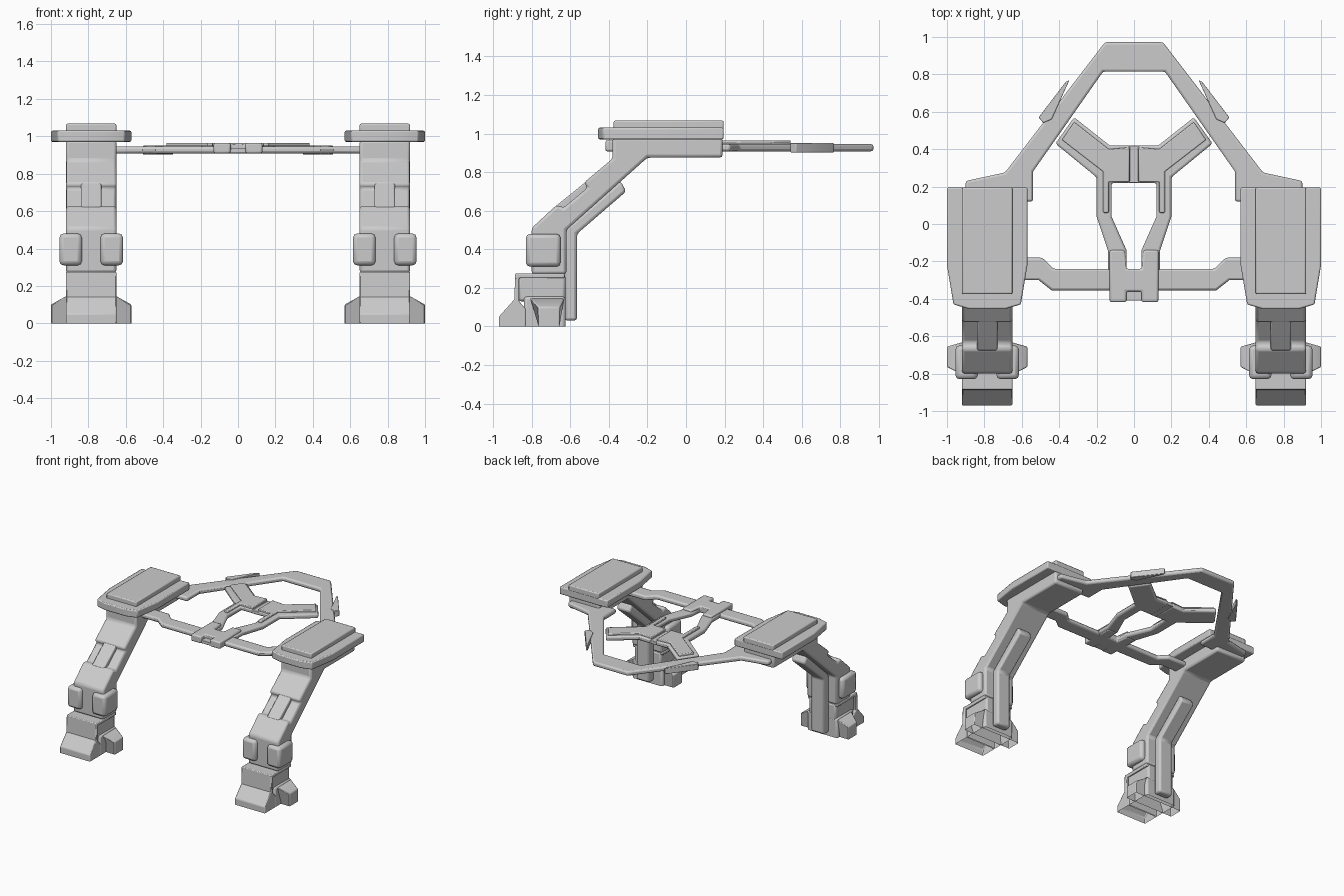
import bpy, bmesh, math

CX = 0.785  # centre line of the right leg


def prism(name, pts, axis, lo, hi, bevel=0.01, mirror=True, open_bottom=False, edit=None):
    """Extrude a 2D outline along an axis: x uses (y,z), y uses (x,z), z uses (x,y)."""
    place = {'x': lambda a, b, t: (t, a, b),
             'y': lambda a, b, t: (a, t, b),
             'z': lambda a, b, t: (a, b, t)}[axis]
    bm = bmesh.new()
    rings = [[bm.verts.new(place(a, b, t)) for a, b in pts] for t in (lo, hi)]
    n = len(pts)
    for r in rings:
        bm.faces.new(r)
    for i in range(n):
        j = (i + 1) % n
        bm.faces.new((rings[0][i], rings[0][j], rings[1][j], rings[1][i]))
    if edit:
        for v in bm.verts:
            edit(v.co)
    bmesh.ops.recalc_face_normals(bm, faces=bm.faces[:])
    if open_bottom:
        floor = [f for f in bm.faces if all(v.co.z < 0.001 for v in f.verts)]
        bmesh.ops.delete(bm, geom=floor, context='FACES')
    me = bpy.data.meshes.new(name)
    bm.to_mesh(me)
    bm.free()
    ob = bpy.data.objects.new(name, me)
    bpy.context.collection.objects.link(ob)
    if bevel:
        m = ob.modifiers.new("Bevel", 'BEVEL')
        m.width, m.segments, m.limit_method = bevel, 2, 'ANGLE'
        m.angle_limit = math.radians(40)
    if mirror:
        ob.modifiers.new("Mirror", 'MIRROR').use_mirror_merge = False
    bpy.ops.object.select_all(action='DESELECT')
    bpy.context.view_layer.objects.active = ob
    ob.select_set(True)
    bpy.ops.object.shade_smooth_by_angle(angle=math.radians(35))
    return ob


def box(name, x, y, z, bevel=0.01, **kw):
    return prism(name, [(x[0], y[0]), (x[1], y[0]), (x[1], y[1]), (x[0], y[1])],
                 'z', z[0], z[1], bevel, **kw)


def both(right):
    """Close a right-hand outline into one symmetric about x = 0."""
    return right + [(-x, y) for x, y in reversed(right)]


# Upper leg: bent arm with a stepped-in front
prism("leg_arm", [(-0.38, 0.98), (-0.38, 0.87), (-0.53, 0.745), (-0.51, 0.72),
                  (-0.635, 0.615), (-0.67, 0.63), (-0.80, 0.51), (-0.80, 0.27),
                  (-0.62, 0.27), (-0.62, 0.50), (-0.20, 0.875), (0.19, 0.875), (0.19, 0.98)],
      'x', 0.65, 0.92, 0.015)
# Central ridge across the arm recess
prism("arm_ridge", [(-0.50, 0.765), (-0.68, 0.62), (-0.60, 0.58), (-0.45, 0.72)],
      'x', 0.73, 0.84, 0.008)
# Rib down the back of the leg
prism("leg_back_rib", [(-0.34, 0.755), (-0.31, 0.70), (-0.565, 0.48), (-0.565, 0.03),
                       (-0.63, 0.03), (-0.63, 0.50)], 'x', 0.725, 0.845, 0.015)

# Lower leg core, narrower than the plates around it
box("shin_core", (0.665, 0.905), (-0.87, -0.625), (0.13, 0.27), 0.015)
box("ankle", (0.65, 0.92), (-0.84, -0.625), (0.0, 0.155), 0.015, open_bottom=True)
# Front plate of the foot wrapping over the top
prism("foot_plate", [(-0.97, 0), (-0.97, 0.05), (-0.89, 0.14), (-0.885, 0.275), (-0.63, 0.275),
                     (-0.63, 0.25), (-0.865, 0.25), (-0.865, 0.13), (-0.83, 0.09), (-0.83, 0)],
      'x', 0.65, 0.92, 0.006, open_bottom=True)


# Flared ankle guards, narrowing outward
def narrow(co):
    if abs(co.x - CX) > 0.2:
        co.y = -0.71 + (co.y + 0.72) * 0.6


prism("ankle_guard", [(0.57, 0), (0.57, 0.10), (0.65, 0.145), (0.92, 0.145), (1.0, 0.10), (1.0, 0)],
      'y', -0.81, -0.63, 0.006, open_bottom=True, edit=narrow)

# Rounded knee pads, one on each side of the leg
for name, x in (("knee_pad_inner", (0.615, 0.735)), ("knee_pad_outer", (0.835, 0.955))):
    box(name, x, (-0.83, -0.65), (0.31, 0.48), 0.022)

# Shoulder pad: wide plate, middle step and cap
PAD = [(0.57, 0.195), (1.0, 0.195), (1.0, -0.22), (0.965, -0.43), (0.88, -0.455),
       (0.69, -0.455), (0.605, -0.43), (0.57, -0.22)]
prism("shoulder_plate", PAD, 'z', 0.97, 1.03, 0.008)
box("shoulder_cap", (0.65, 0.92), (-0.375, 0.195), (1.02, 1.067), 0.008)

# Rear arch of the frame
prism("rear_arch", both([(0.155, 0.972), (0.69, 0.275), (0.90, 0.23), (0.90, 0.12),
                         (0.54, 0.12), (0.54, 0.28), (0.165, 0.815)]),
      'z', 0.908, 0.945, 0.012, mirror=False)
# Thin clips along the arch sides
prism("arch_clip", [(0.345, 0.77), (0.365, 0.76), (0.51, 0.57), (0.485, 0.54), (0.44, 0.56)],
      'z', 0.902, 0.950, 0.004)
# Front crossbar
prism("front_crossbar", both([(0.43, -0.24), (0.49, -0.18), (0.72, -0.18),
                              (0.72, -0.30), (0.51, -0.30), (0.44, -0.355)]),
      'z', 0.908, 0.945, 0.012, mirror=False)

# Forked branches and the fairings over them
prism("fork_branch", [(0.02, 0.42), (0.13, 0.42), (0.32, 0.57), (0.42, 0.43), (0.20, 0.25),
                      (0.20, 0.04), (0.14, -0.14), (0.14, -0.25), (0.04, -0.25),
                      (0.04, -0.14), (0.12, 0.04), (0.12, 0.22), (0.02, 0.22)],
      'z', 0.912, 0.95, 0.012)
prism("fork_fairing", [(0.025, 0.41), (0.135, 0.40), (0.32, 0.545), (0.385, 0.45), (0.165, 0.28),
                       (0.165, 0.06), (0.135, 0.06), (0.135, 0.225), (0.025, 0.225)],
      'z', 0.93, 0.965, 0.006)
box("fork_bridge", (-0.03, 0.03), (0.22, 0.42), (0.915, 0.942), 0.004, mirror=False)

# Front hub with a notch in its nose
prism("front_hub", both([(0.04, -0.36), (0.04, -0.418), (0.13, -0.418), (0.13, -0.14),
                         (0.05, -0.14), (0.04, -0.24)]), 'z', 0.908, 0.965, 0.010, mirror=False)
box("hub_notch_floor", (-0.045, 0.045), (-0.41, -0.35), (0.91, 0.935), 0.003, mirror=False)
